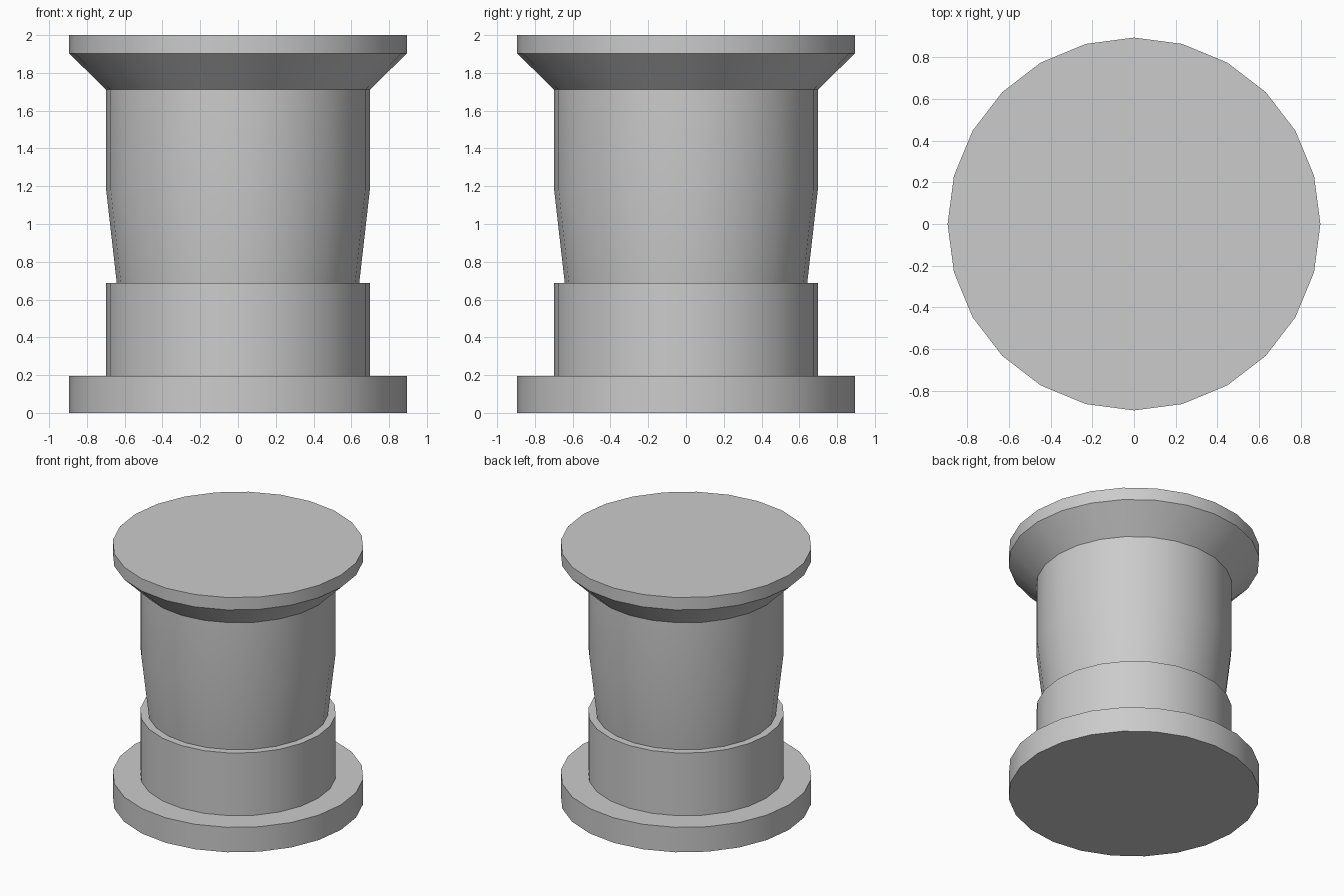
import bpy, bmesh
from math import cos, sin, tau, radians

if "Cube" in bpy.data.objects:
    bpy.data.objects.remove(bpy.data.objects["Cube"], do_unlink=True)

SIDES = 24
WIDE, NARROW, WAIST = 0.894, 0.698, 0.642

# One plain grey for every part
grey = bpy.data.materials.new("plain grey")
grey.use_nodes = True
grey.diffuse_color = (0.6, 0.6, 0.6, 1)
grey.node_tree.nodes["Principled BSDF"].inputs["Base Color"].default_value = grey.diffuse_color


def turned_part(name, profile):
    """Closed solid of revolution from (radius, height) points, bottom to top."""
    bm = bmesh.new()
    rings = [[bm.verts.new((r * cos(tau * i / SIDES), r * sin(tau * i / SIDES), z))
              for i in range(SIDES)] for r, z in profile]
    for low, high in zip(rings, rings[1:]):
        for i in range(SIDES):
            j = (i + 1) % SIDES
            bm.faces.new((low[i], low[j], high[j], high[i]))
    bm.faces.new(rings[0][::-1])
    bm.faces.new(rings[-1])
    mesh = bpy.data.meshes.new(name)
    bm.to_mesh(mesh)
    bm.free()
    mesh.materials.append(grey)
    obj = bpy.data.objects.new(name, mesh)
    bpy.context.collection.objects.link(obj)
    bpy.ops.object.select_all(action="DESELECT")
    obj.select_set(True)
    bpy.context.view_layer.objects.active = obj
    bpy.ops.object.shade_smooth_by_angle(angle=radians(30))
    return obj


# Wide foot disc
turned_part("base_disc", [(WIDE, 0), (WIDE, 0.196)])
# Straight collar above the foot
turned_part("lower_collar", [(NARROW, 0.196), (NARROW, 0.688)])
# Body that tapers down into the collar
turned_part("tapered_body", [(WAIST, 0.688), (NARROW, 1.18), (NARROW, 1.711)])
# Flared head with a flat rim
turned_part("flared_cap", [(NARROW, 1.711), (WIDE, 1.903), (WIDE, 2)])
